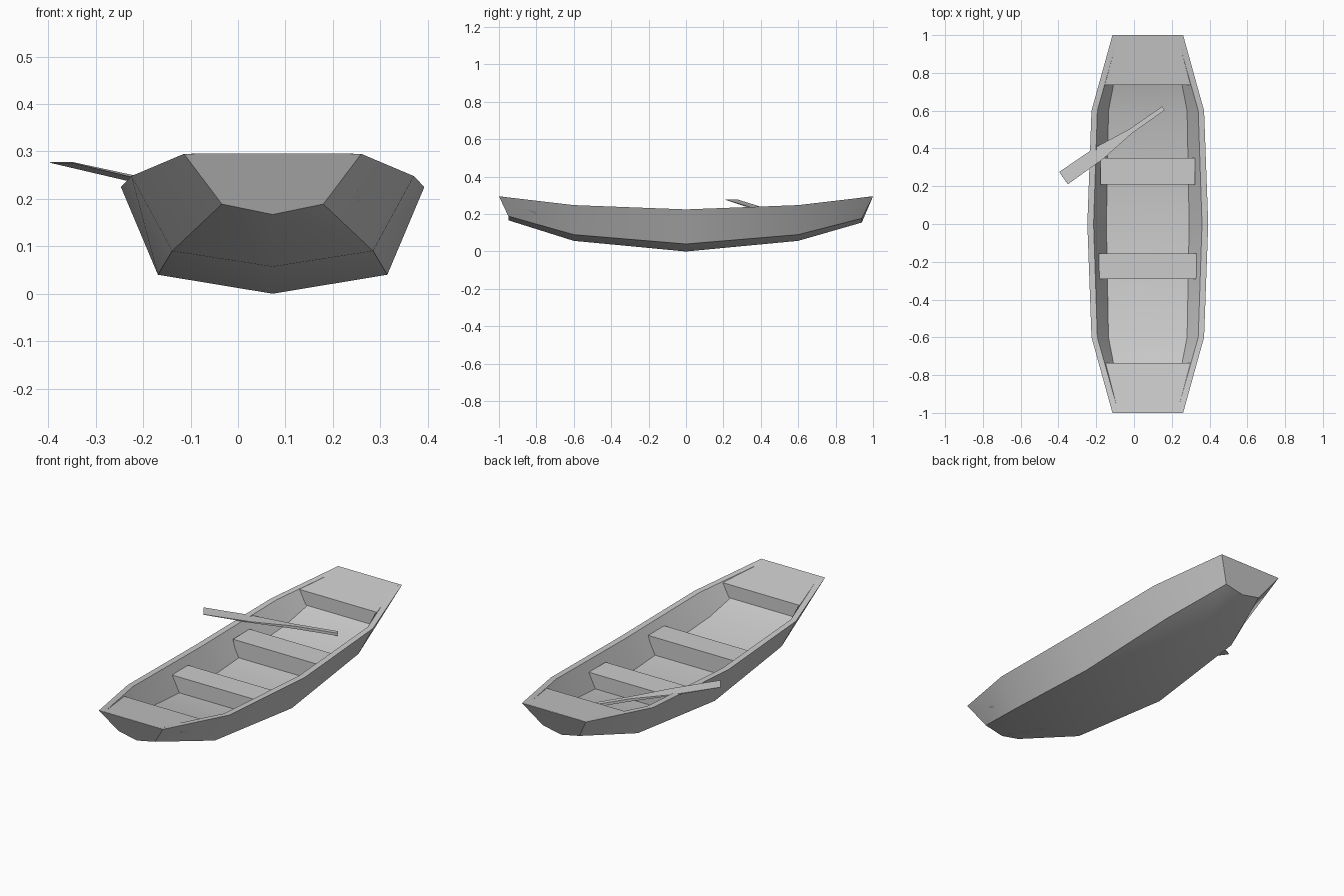
import bpy
import bmesh
import math
from mathutils import Vector

cube = bpy.data.objects.get("Cube")
if cube:
    bpy.data.objects.remove(cube, do_unlink=True)

CENTRE = 0.073  # the boat sits off-centre because the oar sticks out

grey = bpy.data.materials.new("plain grey")
grey.use_nodes = True
colour = (0.6, 0.6, 0.6, 1)
grey.diffuse_color = colour
grey.node_tree.nodes["Principled BSDF"].inputs["Base Color"].default_value = colour


def loft(name, rings, caps):
    """Skin matching closed rings of points; caps are index lists for both ends."""
    bm = bmesh.new()
    rows = [[bm.verts.new(p) for p in ring] for ring in rings]
    n = len(rows[0])
    for a, b in zip(rows, rows[1:]):
        for i in range(n):
            j = (i + 1) % n
            bm.faces.new((a[i], a[j], b[j], b[i]))
    for row in (rows[0], rows[-1]):
        for cap in caps:
            bm.faces.new([row[i] for i in cap])
    bmesh.ops.recalc_face_normals(bm, faces=bm.faces)
    mesh = bpy.data.meshes.new(name)
    bm.to_mesh(mesh)
    bm.free()
    mesh.materials.append(grey)
    obj = bpy.data.objects.new(name, mesh)
    bpy.context.collection.objects.link(obj)
    bpy.ops.object.select_all(action='DESELECT')
    obj.select_set(True)
    bpy.context.view_layer.objects.active = obj
    bpy.ops.object.shade_smooth_by_angle(angle=math.radians(28))
    return obj


def mirrored(half):
    """Mirror (half width, y, z) points; the last one lies on the centre line."""
    left = [(CENTRE - x, y, z) for x, y, z in half]
    right = [(CENTRE + x, y, z) for x, y, z in reversed(half[:-1])]
    return left + right


def hull_ring(outer, inner):
    return mirrored(outer) + mirrored(inner)[::-1]


# Hull: rim, chine and keel outside; rim and flat floor inside
def end_ring(side, keel_y, keel_z):
    return hull_ring(
        [(0.187, side, 0.295), (0.107, keel_y, keel_z + 0.022), (0, keel_y, keel_z)],
        [(0.163, side * 0.97, 0.2915), (0.15, side * 0.9, 0.255), (0, side * 0.9, 0.255)])


def quarter_ring(y):
    return hull_ring([(0.298, y, 0.248), (0.212, y, 0.09), (0, y, 0.057)],
                     [(0.267, y, 0.248), (0.208, y, 0.135), (0, y, 0.135)])


middle_ring = hull_ring([(0.32, 0, 0.225), (0.242, 0, 0.04), (0, 0, 0)],
                        [(0.287, 0, 0.225), (0.219, 0, 0.087), (0, 0, 0.087)])

loft("hull",
     [end_ring(-1, -0.95, 0.167), quarter_ring(-0.6), middle_ring,
      quarter_ring(0.6), end_ring(1, 0.94, 0.155)],
     [range(5), range(5, 10), (0, 4, 5, 9)])


# Benches and end decks: solid blocks reaching down to the floor
def block_ring(y, top_half, top, low_half, low):
    return [(CENTRE + x, y, z) for x, z in ((-top_half, top), (-low_half, low),
                                            (low_half, low), (top_half, top))]


for name, y0, y1, half in (("front_bench", -0.29, -0.155, 0.257),
                           ("rear_bench", 0.21, 0.35, 0.25)):
    loft(name, [block_ring(y, half, 0.193, 0.222, 0.085) for y in (y0, y1)],
         [range(4)])

for name, side, half, top in (("front_deck", -1, 0.227, 0.259),
                              ("rear_deck", 1, 0.232, 0.262)):
    loft(name, [block_ring(side * 0.735, half, top, 0.184, 0.165),
                block_ring(side * 0.998, 0.17, 0.2955, 0.13, 0.293)],
         [range(4)])

# Oar: thin flat blade outside the hull, tapering into a slim shaft
tip = Vector((-0.373, 0.243, 0.277))
grip = Vector((0.155, 0.612, 0.158))
along = (grip - tip).normalized()
across = Vector((-along.y, along.x, 0)).normalized()
up = along.cross(across)
oar_rings = []
for t, width, thick in ((0, 0.04, 0.001), (0.36, 0.037, 0.003),
                        (0.67, 0.013, 0.007), (1, 0.012, 0.007)):
    c = tip.lerp(grip, t)
    oar_rings.append([c + across * width * a + up * thick * b
                      for a, b in ((-1, -1), (1, -1), (1, 1), (-1, 1))])
loft("oar", oar_rings, [range(4)])
